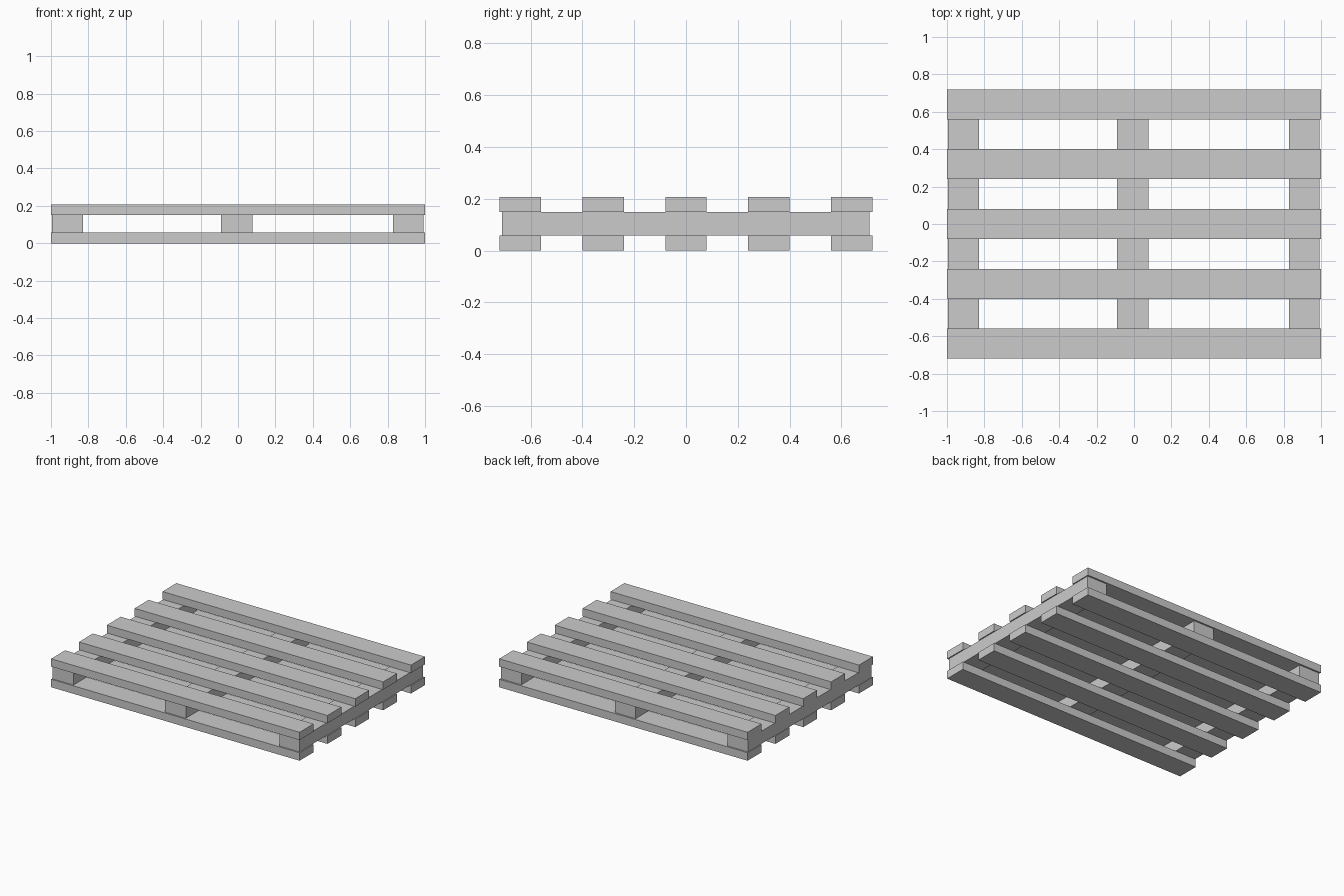
import bpy

if "Cube" in bpy.data.objects:
    bpy.data.objects.remove(bpy.data.objects["Cube"])


def box(name, x, y, z):
    """Box spanning the given (min, max) ranges."""
    bpy.ops.mesh.primitive_cube_add(size=1, location=[(a + b) / 2 for a, b in (x, y, z)])
    ob = bpy.context.object
    ob.name = name
    ob.scale = [b - a for a, b in (x, y, z)]
    bpy.ops.object.transform_apply(location=False, rotation=False, scale=True)
    return ob


# Deck boards, top and bottom, running along x
for i in range(5):
    yc = -0.64 + 0.32 * i
    y = (yc - 0.08, yc + 0.08)
    box(f"bottom_board_{i + 1}", (-1, 1), y, (0, 0.058))
    box(f"top_board_{i + 1}", (-1, 1), y, (0.15, 0.207))

# Stringers between the decks, running along y
for name, x in (("left", (-0.995, -0.828)),
                ("middle", (-0.09, 0.077)),
                ("right", (0.83, 0.992))):
    box(f"{name}_stringer", x, (-0.71, 0.708), (0.058, 0.15))
